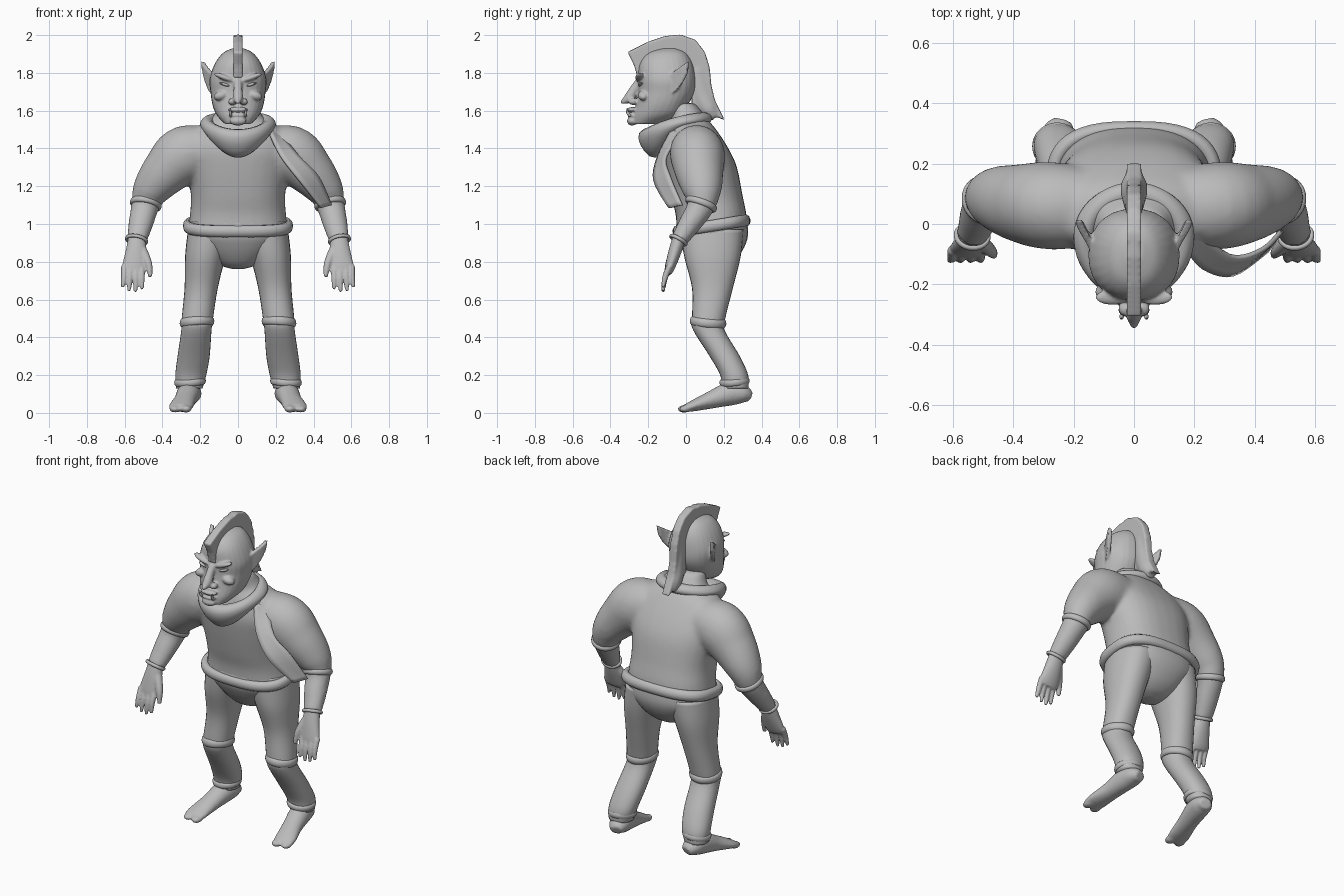
import bpy, bmesh, math
from mathutils import Vector, Matrix

if "Cube" in bpy.data.objects:
    bpy.data.objects.remove(bpy.data.objects["Cube"], do_unlink=True)

clay = bpy.data.materials.new("clay_grey")
clay.use_nodes = True
clay.diffuse_color = (0.5, 0.5, 0.5, 1)
clay.node_tree.nodes["Principled BSDF"].inputs["Base Color"].default_value = (0.5, 0.5, 0.5, 1)


def smooth_path(pts, steps=5):
    """Catmull-Rom resampling of stations (position and radii together)."""
    out = []
    for i in range(len(pts) - 1):
        a, b, c, d = (pts[max(0, min(len(pts) - 1, i + k))] for k in (-1, 0, 1, 2))
        for s in range(steps):
            t = s / steps
            out.append([q + t / 2 * (r - p + t * (2*p - 5*q + 4*r - w + t * (3*(q - r) + w - p)))
                        for p, q, r, w in zip(a, b, c, d)])
    return out + [list(pts[-1])]


def skin_rows(bm, rows, closed=False):
    rows = [[bm.verts.new(p) for p in row] for row in rows]
    n = len(rows[0])
    pairs = list(zip(rows, rows[1:])) + ([(rows[-1], rows[0])] if closed else [])
    for a, b in pairs:
        for i in range(n):
            bm.faces.new((a[i], a[(i + 1) % n], b[(i + 1) % n], b[i]))
    if not closed:
        bm.faces.new(rows[0])
        bm.faces.new(rows[-1])


def tube(bm, pts, flat=False, n=2, sides=(1,), seg=28):
    """Loft through (x, y, z, half width, half depth); flat keeps sections level."""
    st = smooth_path(pts)
    for side in sides:
        rows = []
        for i, (x, y, z, a, b) in enumerate(st):
            u, v = Vector((1, 0, 0)), Vector((0, 1, 0))
            if not flat:
                t = Vector(st[min(i + 1, len(st) - 1)][:3]) - Vector(st[max(i - 1, 0)][:3])
                t.normalize()
                u = (u - t * t.x).normalized()
                v = t.cross(u)
            row = []
            for k in range(seg):
                c, s = math.cos(2 * math.pi * k / seg), math.sin(2 * math.pi * k / seg)
                c = math.copysign(abs(c) ** (2 / n), c)
                s = math.copysign(abs(s) ** (2 / n), s)
                p = Vector((x, y, z)) + u * (a * c) + v * (b * s)
                row.append((p.x * side, p.y, p.z))
            rows.append(row)
        skin_rows(bm, rows)


def stack(bm, levels, n=2):
    """Level sections given as (z, front y, back y, half width)."""
    tube(bm, [(0, (f + b) / 2, z, w, (b - f) / 2) for z, f, b, w in levels], True, n)


def ball(bm, loc, size, tilt=0, sides=(1, -1)):
    for s in sides:
        m = (Matrix.Translation((loc[0] * s, loc[1], loc[2])) @ Matrix.Rotation(tilt * s, 4, 'Y')
             @ Matrix.Diagonal((*size, 1)))
        bmesh.ops.create_uvsphere(bm, u_segments=20, v_segments=12, radius=1, matrix=m)


def band(bm, centre, rx, ry, r, h, rot=(0, 0), n=2):
    """Rolled hem: an elliptical ring, turned about x and then y."""
    turn = Matrix.Rotation(rot[1], 3, 'Y') @ Matrix.Rotation(rot[0], 3, 'X')
    rows = []
    for i in range(48):
        c, s = math.cos(i * math.pi / 24), math.sin(i * math.pi / 24)
        c, s = (math.copysign(abs(q) ** (2 / n), q) for q in (c, s))
        row = []
        for k in range(10):
            g = k * math.pi / 5
            w = r * math.cos(g)
            row.append(Vector(centre) + turn @ Vector(((rx + w) * c, (ry + w) * s, h * math.sin(g))))
        rows.append(row)
    skin_rows(bm, rows, True)


def prism(bm, outline, shift, sides=(1,)):
    """Plate from a 3D outline, thickened by the shift vector."""
    for s in sides:
        f = Vector((s, 1, 1))
        skin_rows(bm, [[Vector(p) * f for p in outline],
                       [(Vector(p) + Vector(shift)) * f for p in outline]])


def finish(name, bm, voxel=0, relax=4, mirror=False):
    bmesh.ops.recalc_face_normals(bm, faces=bm.faces)
    for f in bm.faces:
        f.smooth = True
    me = bpy.data.meshes.new(name)
    bm.to_mesh(me)
    bm.free()
    me.materials.append(clay)
    ob = bpy.data.objects.new(name, me)
    bpy.context.collection.objects.link(ob)
    if mirror:
        ob.modifiers.new("Mirror", 'MIRROR').use_mirror_merge = False
    if voxel:
        m = ob.modifiers.new("Fuse", 'REMESH')
        m.mode, m.voxel_size, m.use_smooth_shade = 'VOXEL', voxel, True
        m = ob.modifiers.new("Relax", 'SMOOTH')
        m.factor, m.iterations = 0.5, relax
    return ob


# Tunic: torso and sleeves fused
bm = bmesh.new()
stack(bm, [(.96, -.05, .32, .265), (1.05, -.055, .32, .255), (1.15, -.08, .30, .25), (1.3, -.11, .27, .27),
           (1.4, -.12, .225, .28), (1.5, -.10, .16, .23), (1.56, -.08, .11, .14), (1.64, -.1, .05, .10)], 2.4)
tube(bm, [(.08, .05, 1.40, .10, .12), (.27, .06, 1.37, .155, .145), (.38, .07, 1.28, .13, .13),
          (.46, .085, 1.18, .10, .105), (.49, .08, 1.10, .076, .075), (.515, .02, 1.0, .066, .06),
          (.537, -.04, .91, .054, .045)], sides=(1, -1))
finish("tunic", bm, .012, 14)

# Sleeve hems at elbow and wrist
bm = bmesh.new()
band(bm, (.488, .08, 1.105), .072, .075, .013, .018, (-.35, -.2))
band(bm, (.537, -.04, .915), .054, .046, .008, .01, (-.5, -.2))
finish("sleeve_hem", bm, mirror=True)

# Hands
bm = bmesh.new()
tube(bm, [(.535, -.035, .93, .045, .035), (.54, -.06, .85, .056, .034), (.55, -.085, .77, .064, .026),
          (.555, -.095, .74, .055, .018)])
for x, tip, z in ((.603, .611, .665), (.573, .578, .645), (.541, .543, .64), (.509, .508, .655)):
    tube(bm, [(x, -.085, .78, .016, .017), (x, -.11, .72, .016, .016), (tip, -.122, z, .009, .009)], seg=12)
tube(bm, [(.505, -.06, .86, .025, .025), (.475, -.09, .79, .021, .02), (.464, -.105, .72, .011, .011)], seg=12)
finish("hand", bm, .006, 3, True)

# Briefs and belt
bm = bmesh.new()
stack(bm, [(1.01, -.05, .325, .265), (.94, -.055, .328, .265), (.88, -.03, .31, .215), (.82, .01, .27, .15),
           (.78, .05, .22, .09), (.762, .1, .17, .03)], 2.3)
finish("briefs", bm)
bm = bmesh.new()
band(bm, (0, .135, .99), .268, .185, .024, .032, (.16, 0), 2.7)
finish("belt", bm)

# Trouser legs with knee and ankle hems
bm = bmesh.new()
tube(bm, [(.14, .14, .97, .125, .165), (.172, .14, .83, .108, .15), (.195, .14, .66, .088, .108),
          (.215, .12, .5, .083, .088), (.22, .12, .44, .08, .083), (.235, .205, .3, .085, .08),
          (.25, .255, .2, .082, .074), (.258, .262, .13, .07, .068)], True, 2.2)
finish("trouser_leg", bm, mirror=True)
bm = bmesh.new()
band(bm, (.217, .117, .48), .078, .083, .014, .024, (-.1, .08))
band(bm, (.254, .257, .165), .074, .07, .01, .018, (.1, .08))
finish("trouser_hem", bm, mirror=True)

# Feet with split toes
bm = bmesh.new()
tube(bm, [(.24, .34, .085, .035, .028), (.25, .30, .10, .058, .05), (.262, .23, .10, .062, .062),
          (.28, .13, .068, .058, .046), (.30, .04, .038, .064, .03), (.307, -.005, .024, .06, .02)])
ball(bm, (.275, -.01, .021), (.03, .035, .02))
ball(bm, (.333, -.002, .02), (.03, .035, .018))
finish("foot", bm, .008, 5)
bpy.data.objects["foot"].modifiers.new("Mirror", 'MIRROR').use_mirror_merge = False

# Head with face features fused
bm = bmesh.new()
stack(bm, [(1.93, -.13, -.05, .03), (1.905, -.2, 0, .08), (1.85, -.245, .035, .122), (1.77, -.255, .05, .15),
           (1.70, -.255, .045, .146), (1.63, -.265, .01, .135), (1.575, -.28, -.03, .112),
           (1.53, -.285, -.14, .07)], 2.2)
tube(bm, [(0, -.245, 1.76, .022, .02), (0, -.275, 1.71, .023, .025), (0, -.305, 1.665, .026, .026),
          (0, -.345, 1.643, .008, .007)])
ball(bm, (.03, -.28, 1.648), (.022, .025, .018))
ball(bm, (.07, -.243, 1.775), (.062, .026, .015), -.35)
ball(bm, (.09, -.225, 1.68), (.04, .03, .025), .3)
ball(bm, (0, -.285, 1.605), (.055, .028, .014), 0, (1,))
ball(bm, (0, -.285, 1.575), (.048, .026, .011), 0, (1,))
ball(bm, (0, -.285, 1.545), (.045, .028, .024), 0, (1,))
prism(bm, [(.135, -.12, 1.77), (.155, -.07, 1.805), (.185, -.02, 1.84), (.198, .012, 1.862), (.19, .005, 1.80),
           (.178, -.02, 1.75), (.162, -.055, 1.705), (.14, -.085, 1.685)], (-.022, .006, 0), (1, -1))
finish("head", bm, .006, 3)

# Slit eyes
bm = bmesh.new()
ball(bm, (.068, -.238, 1.738), (.032, .016, .008), -.3)
finish("eyes", bm)

# Tusks
bm = bmesh.new()
tube(bm, [(.038, -.295, 1.572, .008, .008), (.041, -.31, 1.59, .007, .007), (.042, -.312, 1.615, .001, .001)],
     sides=(1, -1), seg=10)
finish("tusks", bm)

# Crest of hair with tail down the neck
bm = bmesh.new()
outer = [(-.31, 1.91), (-.2, 1.965), (-.11, 1.995), (-.03, 2.003), (.05, 1.975), (.1, 1.91), (.125, 1.83),
         (.135, 1.73), (.155, 1.65), (.205, 1.55)]
inner = [(.10, 1.59), (.03, 1.615), (.03, 1.75), (.01, 1.85), (-.06, 1.9), (-.15, 1.89), (-.22, 1.82),
         (-.255, 1.77), (-.275, 1.84)]
half = .024
for a, b in zip(outer, outer[1:]):
    cy, cz = (a[0] + b[0]) / 2, (a[1] + b[1]) / 2
prism(bm, [(-half, y, z) for y, z in outer + inner], (2 * half, 0, 0))
tube(bm, [(0, .06, 1.82, .028, .05), (0, .08, 1.70, .036, .055), (0, .12, 1.61, .045, .05),
          (0, .16, 1.57, .03, .03)])
finish("hair_crest", bm, .008, 6)

# Scarf: collar drooping to a point in front
bm = bmesh.new()
rows = []
for i in range(48):
    t = i * math.pi / 24
    f = (1 + math.cos(t)) / 2
    row = []
    for x, yf, yb, z, drop, p in ((.19, -.165, .12, 1.53, .20, 4), (.205, -.225, .14, 1.55, .17, 3),
                                  (.195, -.265, .14, 1.575, .115, 2), (.165, -.235, .11, 1.595, .085, 2),
                                  (.12, -.16, .07, 1.59, .09, 1), (.11, -.1, .05, 1.50, .1, 1)):
        row.append((x * math.sin(t), yb + (yf - yb) * f, z - drop * f ** p))
    rows.append(row)
skin_rows(bm, rows, True)
finish("scarf_collar", bm).modifiers.new("Soften", 'SUBSURF').levels = 1

# Scarf: loose end hanging over the left arm
bm = bmesh.new()
low = smooth_path([(.165, -.08, 1.49), (.225, -.145, 1.36), (.325, -.168, 1.23), (.44, -.09, 1.085)])
high = smooth_path([(.205, -.0, 1.50), (.32, -.105, 1.36), (.425, -.085, 1.25), (.492, -.02, 1.10)])
strip = [[bm.verts.new(Vector(a).lerp(Vector(b), k / 4)) for k in range(5)] for a, b in zip(low, high)]
for a, b in zip(strip, strip[1:]):
    for k in range(4):
        bm.faces.new((a[k], a[k + 1], b[k + 1], b[k]))
tail = finish("scarf_end", bm)
m = tail.modifiers.new("Thickness", 'SOLIDIFY')
m.thickness, m.offset = .016, 0
